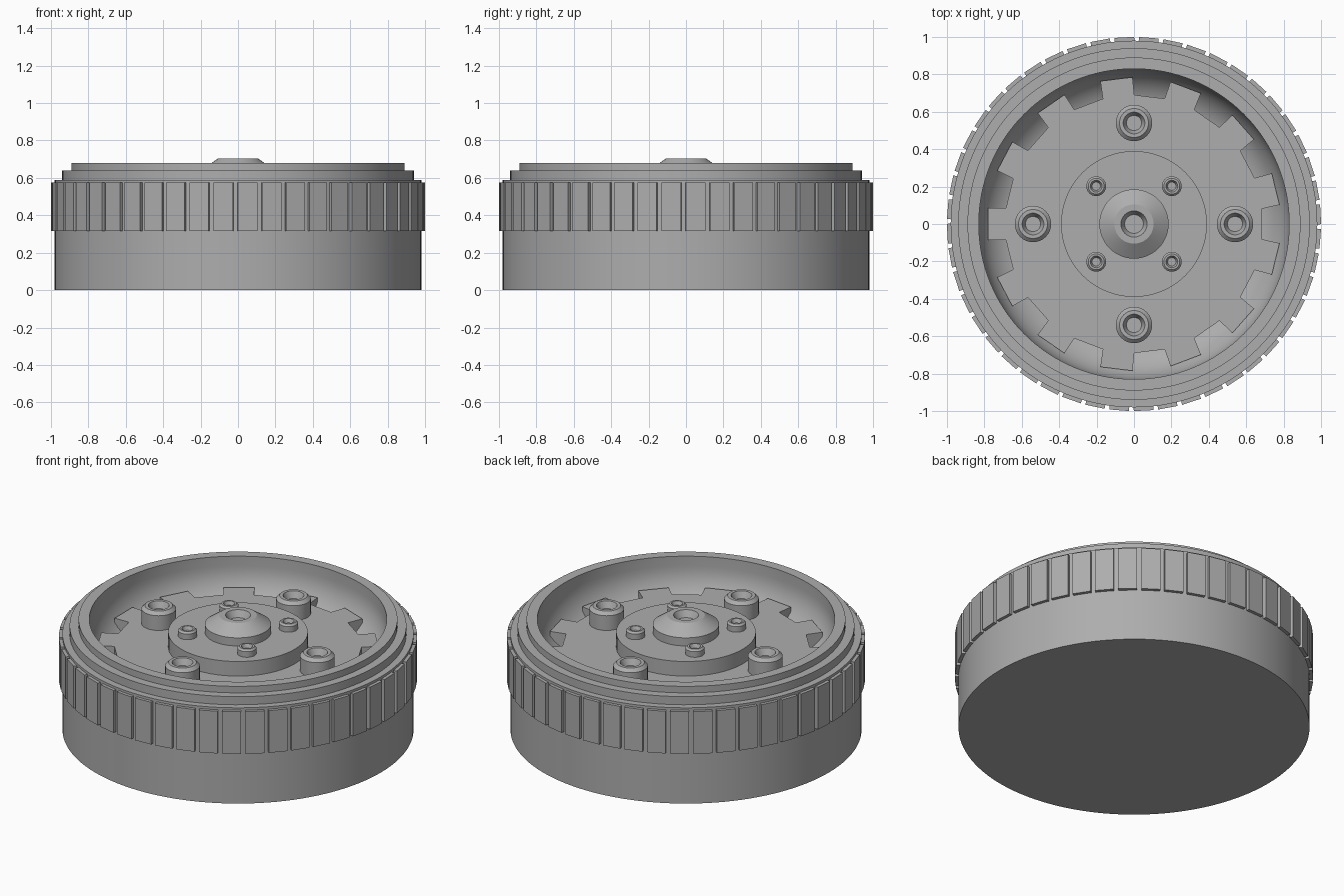
import bpy, bmesh, math
from mathutils import Matrix

cube = bpy.data.objects.get("Cube")
if cube:
    bpy.data.objects.remove(cube, do_unlink=True)

GREY = 0.42
grey = bpy.data.materials.new("matte grey")
grey.use_nodes = True
grey.diffuse_color = (GREY, GREY, GREY, 1)
grey.node_tree.nodes["Principled BSDF"].inputs["Base Color"].default_value = (GREY, GREY, GREY, 1)


def finish(name, bm, smooth=True):
    """Turn a bmesh into a named grey object."""
    bmesh.ops.remove_doubles(bm, verts=bm.verts, dist=1e-5)
    bmesh.ops.recalc_face_normals(bm, faces=bm.faces)
    mesh = bpy.data.meshes.new(name)
    bm.to_mesh(mesh)
    bm.free()
    mesh.materials.append(grey)
    obj = bpy.data.objects.new(name, mesh)
    bpy.context.collection.objects.link(obj)
    if smooth:
        bpy.ops.object.select_all(action="DESELECT")
        obj.select_set(True)
        bpy.context.view_layer.objects.active = obj
        bpy.ops.object.shade_smooth_by_angle(angle=math.radians(25))
    return obj


def lathe(name, profile, steps, x=0, y=0):
    """Spin an (r, z) profile that starts and ends on the axis."""
    bm = bmesh.new()
    verts = [bm.verts.new((r, 0, z)) for r, z in profile]
    edges = [bm.edges.new(pair) for pair in zip(verts, verts[1:])]
    bmesh.ops.spin(bm, geom=verts + edges, cent=(0, 0, 0), axis=(0, 0, 1),
                   angle=math.tau, steps=steps, use_merge=True)
    bmesh.ops.translate(bm, verts=bm.verts, vec=(x, y, 0))
    return finish(name, bm)


# Tyre body: stepped shoulder outside, curved bowl inside
bowl = []
for i in range(13):
    a = math.radians(90 * i / 12)
    bowl.append((0.60 + 0.23 * math.cos(a), 0.62 - 0.23 * math.sin(a)))
lathe("tyre_body", [(0, 0), (0.98, 0), (0.98, 0.59), (0.94, 0.59), (0.94, 0.64),
                    (0.89, 0.64), (0.89, 0.68), (0.83, 0.68)] + bowl + [(0, 0.39)], 128)

# Tread blocks around the upper half of the wall
TREADS = 48
bm = bmesh.new()
for i in range(TREADS):
    angle = math.radians(-90.8) + math.tau * (i + 0.5) / TREADS
    place = (Matrix.Rotation(angle, 4, "Z") @ Matrix.Translation((0.979, 0, 0.445))
             @ Matrix.Diagonal((0.04, 0.105, 0.26, 1)))
    bmesh.ops.create_cube(bm, size=1, matrix=place)
finish("tread_blocks", bm, smooth=False)

# Toothed wheel plate
TEETH = 13
bm = bmesh.new()
outline = []
for i in range(TEETH):
    for radius, degrees in ((0.785, -7.5), (0.69, -6.8), (0.69, 6.8), (0.785, 7.5)):
        a = math.tau * i / TEETH + math.radians(degrees)
        outline.append(bm.verts.new((radius * math.cos(a), radius * math.sin(a), 0.39)))
plate = bm.faces.new(outline)
raised = bmesh.ops.extrude_face_region(bm, geom=[plate])["geom"]
bmesh.ops.translate(bm, vec=(0, 0, 0.12),
                    verts=[v for v in raised if isinstance(v, bmesh.types.BMVert)])
finish("toothed_plate", bm, smooth=False)

# Raised hub disc and its central cone with a socket
lathe("hub_disc", [(0, 0.45), (0.39, 0.45), (0.39, 0.60), (0, 0.60)], 64)
lathe("hub_cone", [(0, 0.58), (0.185, 0.58), (0.185, 0.65), (0.105, 0.705),
                   (0.07, 0.705), (0.05, 0.665), (0, 0.665)], 48)


def bolt(name, x, y, radius, base, top):
    """Round bolt with a chamfered top and a socket."""
    drop = radius * 0.2
    lathe(name, [(0, base), (radius, base), (radius, top - drop),
                 (radius * 0.8, top), (radius * 0.6, top),
                 (radius * 0.42, top - 2 * drop), (0, top - 2 * drop)], 32, x, y)


# Four large bolts on the plate, four small ones on the hub
for i in range(4):
    a = math.tau * i / 4
    bolt(f"large_bolt_{i + 1}", 0.54 * math.cos(a), 0.54 * math.sin(a), 0.097, 0.49, 0.62)
    a += math.pi / 4
    bolt(f"small_bolt_{i + 1}", 0.286 * math.cos(a), 0.286 * math.sin(a), 0.053, 0.58, 0.645)
